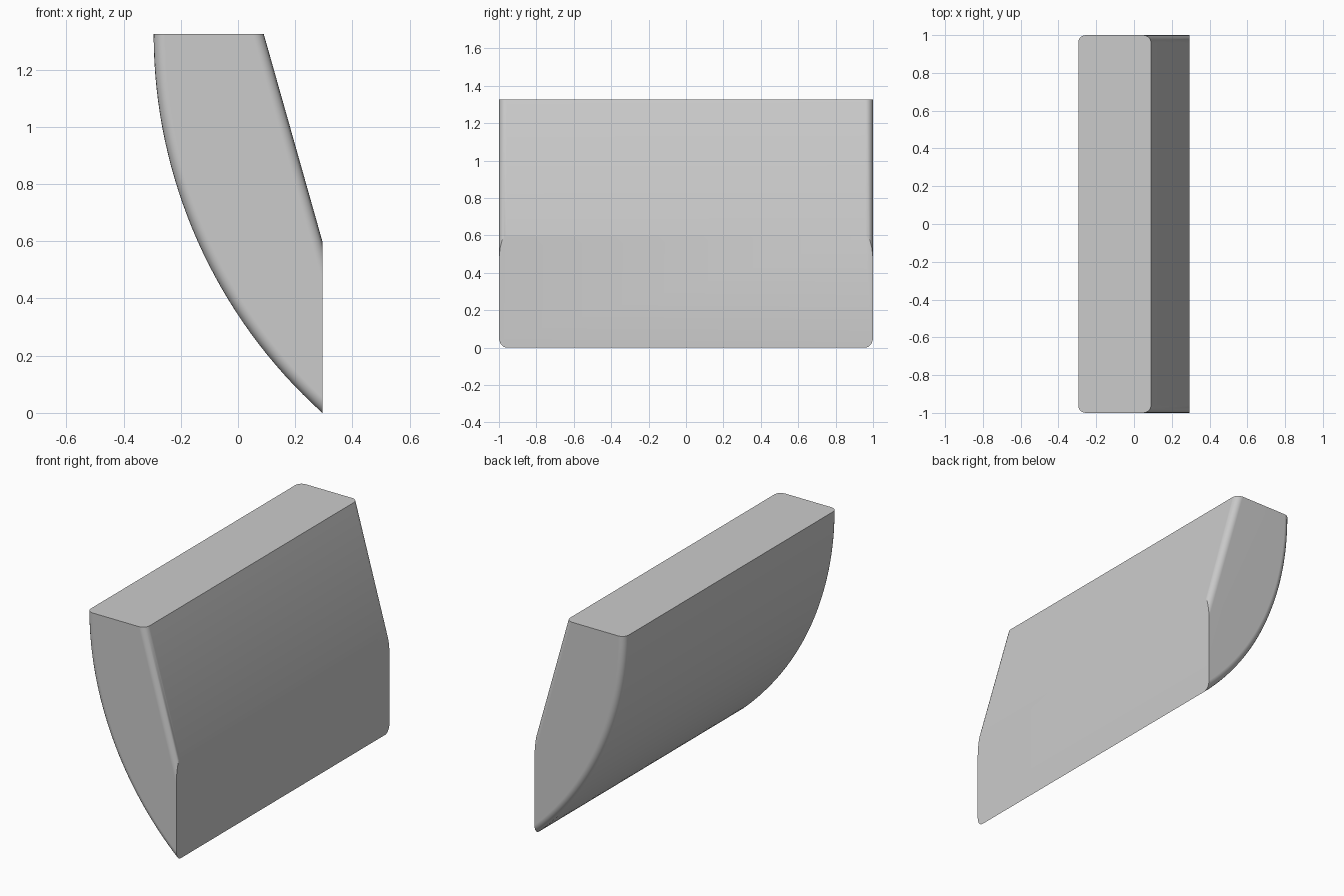
import bpy
import bmesh
from math import asin, sin, cos

cube = bpy.data.objects.get("Cube")
if cube:
    bpy.data.objects.remove(cube, do_unlink=True)

HALF_X, HALF_Y, HEIGHT = 0.295, 1.0, 1.325
ROUND = 0.04
STEPS = 32

grey = bpy.data.materials.new("plain grey")
grey.use_nodes = True
colour = (0.6, 0.6, 0.6, 1)
grey.diffuse_color = colour
grey.node_tree.nodes["Principled BSDF"].inputs["Base Color"].default_value = colour

# Side profile: flat top, sloped face, upright face, then an arc back to the top
radius = ((2 * HALF_X) ** 2 + HEIGHT ** 2) / (4 * HALF_X)
sweep = asin(HEIGHT / radius)
profile = [(-HALF_X, HEIGHT), (0.09, HEIGHT), (HALF_X, 0.6)]
for i in range(STEPS):
    a = sweep * (1 - i / STEPS)
    profile.append((radius - HALF_X - radius * cos(a), HEIGHT - radius * sin(a)))

# Extrude the profile along the length
bm = bmesh.new()
end = bm.faces.new([bm.verts.new((x, -HALF_Y, z)) for x, z in profile])
moved = bmesh.ops.extrude_face_region(bm, geom=[end])["geom"]
bmesh.ops.translate(bm, vec=(0, 2 * HALF_Y, 0),
                    verts=[v for v in moved if isinstance(v, bmesh.types.BMVert)])
if end.is_valid and any(len(e.link_faces) != 2 for e in bm.edges):
    bmesh.ops.holes_fill(bm, edges=[e for e in bm.edges if e.is_boundary])
bmesh.ops.recalc_face_normals(bm, faces=bm.faces)


# Round the end edges along the arc and the slope; leave top and upright sharp
def is_rounded(edge):
    a, b = (v.co for v in edge.verts)
    along_end = abs(a.y - b.y) < 1e-4
    flat_top = abs(a.z - b.z) < 1e-4
    upright = min(a.x, b.x) > HALF_X - 1e-4
    return along_end and not flat_top and not upright


bmesh.ops.bevel(bm, geom=[e for e in bm.edges if is_rounded(e)], offset=ROUND,
                offset_type='OFFSET', segments=5, profile=0.5,
                affect='EDGES', clamp_overlap=False)

mesh = bpy.data.meshes.new("curved_block")
bm.to_mesh(mesh)
bm.free()
mesh.materials.append(grey)
block = bpy.data.objects.new("curved_block", mesh)
bpy.context.collection.objects.link(block)

# Smooth the arc and rounded edges, keep the flat faces crisp
bpy.ops.object.select_all(action='DESELECT')
block.select_set(True)
bpy.context.view_layer.objects.active = block
bpy.ops.object.shade_smooth_by_angle()
normals = block.modifiers.new("flat_face_normals", 'WEIGHTED_NORMAL')
normals.keep_sharp = True
